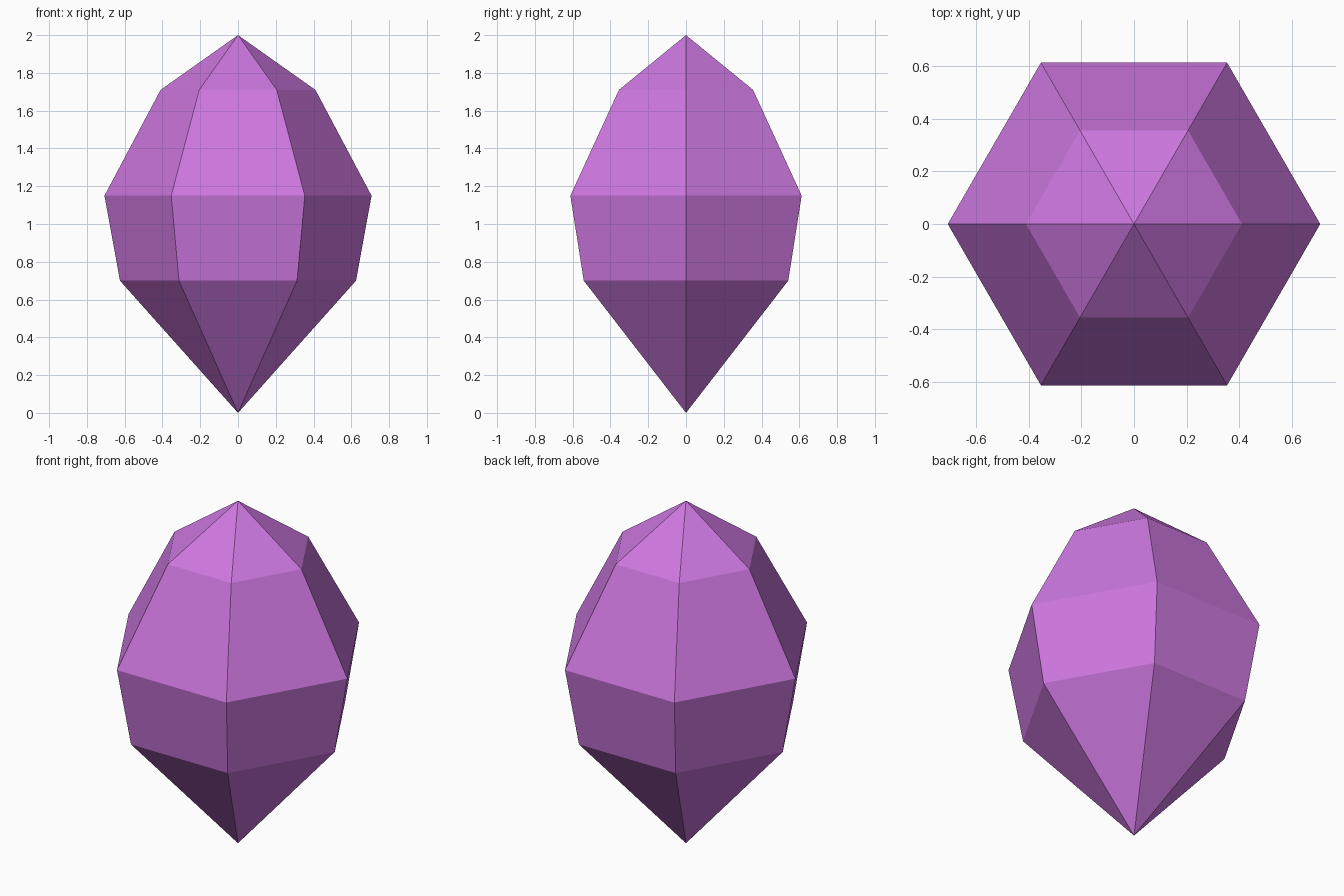
import bpy
import bmesh
from math import cos, sin, pi

cube = bpy.data.objects.get("Cube")
if cube:
    bpy.data.objects.remove(cube, do_unlink=True)

SIDES = 6
RINGS = [(0.625, 0.70), (0.707, 1.15), (0.41, 1.71)]  # (radius, height)
BOTTOM, TOP = 0.0, 2.0

# Single flat purple
purple = bpy.data.materials.new("crystal_purple")
purple.use_nodes = True
colour = (0.61, 0.185, 0.74, 1.0)
purple.diffuse_color = colour
purple.node_tree.nodes["Principled BSDF"].inputs["Base Color"].default_value = colour

# Six-sided rings, corners on the x axis
bm = bmesh.new()
rings = [[bm.verts.new((r * cos(2 * pi * i / SIDES), r * sin(2 * pi * i / SIDES), z))
          for i in range(SIDES)] for r, z in RINGS]
bottom = bm.verts.new((0, 0, BOTTOM))
top = bm.verts.new((0, 0, TOP))

# Facets: lower point, side bands, upper point
for i in range(SIDES):
    j = (i + 1) % SIDES
    bm.faces.new((bottom, rings[0][j], rings[0][i]))
    for low, high in zip(rings, rings[1:]):
        bm.faces.new((low[i], low[j], high[j], high[i]))
    bm.faces.new((rings[-1][i], rings[-1][j], top))
bmesh.ops.recalc_face_normals(bm, faces=bm.faces[:])

mesh = bpy.data.meshes.new("crystal")
bm.to_mesh(mesh)
bm.free()
mesh.materials.append(purple)
crystal = bpy.data.objects.new("crystal", mesh)
bpy.context.collection.objects.link(crystal)
